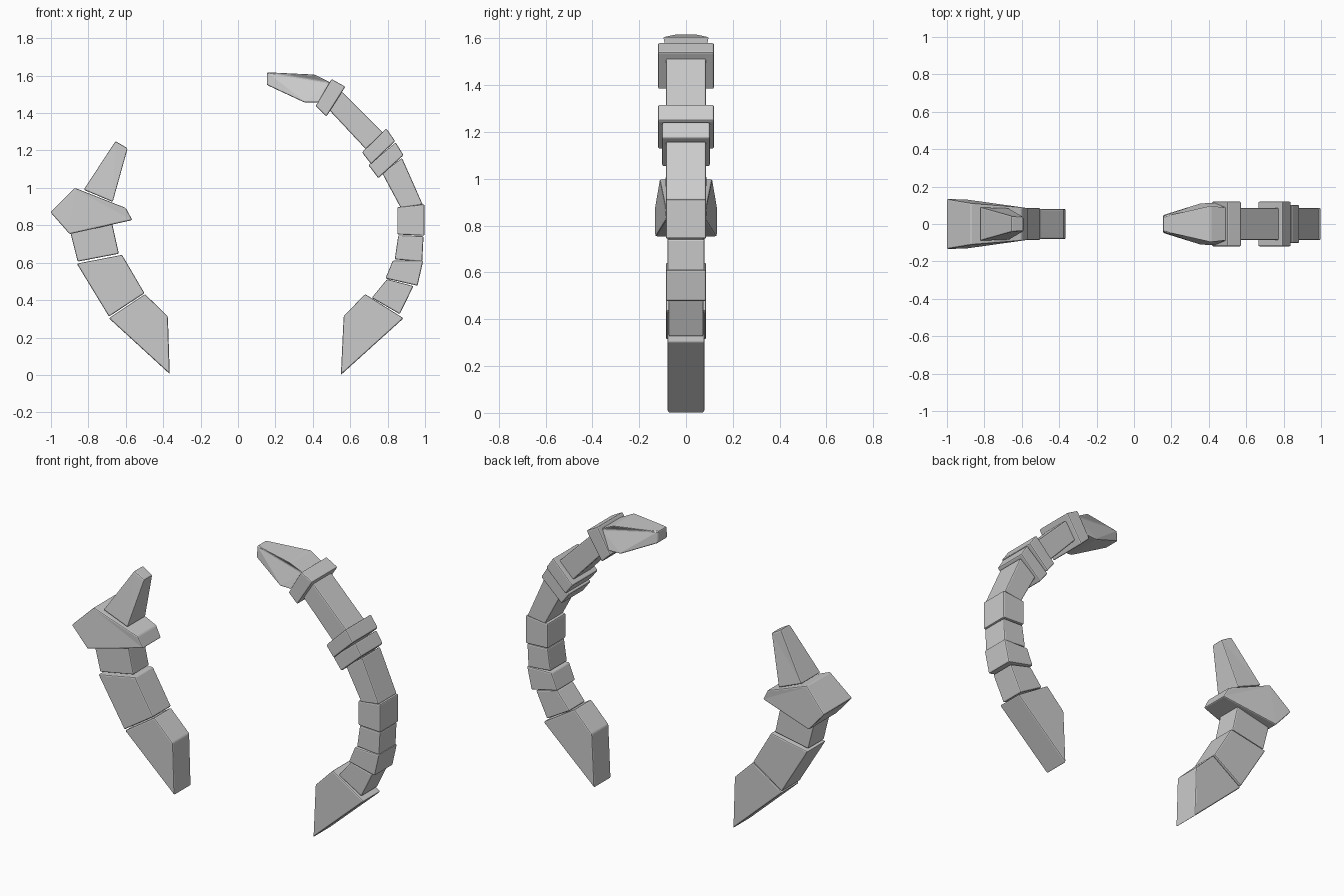
import bpy
import bmesh

if "Cube" in bpy.data.objects:
    bpy.data.objects.remove(bpy.data.objects["Cube"])


def plate(name, outline, half, bevel=0.007):
    """Side-view outline (x, z) extruded across y; half is one half width or one per corner."""
    if not isinstance(half, (list, tuple)):
        half = [half] * len(outline)
    bm = bmesh.new()
    near = [bm.verts.new((x, -h, z)) for (x, z), h in zip(outline, half)]
    far = [bm.verts.new((x, h, z)) for (x, z), h in zip(outline, half)]
    bm.faces.new(near)
    bm.faces.new(far[::-1])
    n = len(outline)
    for i in range(n):
        j = (i + 1) % n
        bm.faces.new((near[j], near[i], far[i], far[j]))
    # split the caps where a taper leaves them non-planar
    if len(set(half)) > 1:
        bmesh.ops.connect_verts_nonplanar(bm, angle_limit=0.02, faces=bm.faces[:])
    bmesh.ops.recalc_face_normals(bm, faces=bm.faces[:])
    mesh = bpy.data.meshes.new(name)
    bm.to_mesh(mesh)
    bm.free()
    obj = bpy.data.objects.new(name, mesh)
    bpy.context.collection.objects.link(obj)
    mod = obj.modifiers.new("soft_edges", 'BEVEL')
    mod.width = bevel
    mod.segments = 2
    mod.limit_method = 'ANGLE'
    mod.angle_limit = 0.4
    return obj


# Short arm: root blade, two links, flared guard and horn
plate("short_root_blade", [(-.365, .005), (-.375, .312), (-.497, .432), (-.69, .303)], .08)
plate("short_large_link", [(-.862, .595), (-.62, .642), (-.5, .437), (-.69, .312)], .086)
plate("short_small_link", [(-.9, .775), (-.675, .82), (-.637, .648), (-.857, .606)], .075)
plate("short_guard", [(-.872, 1.0), (-1.003, .87), (-.9, .753), (-.565, .828), (-.6, .893)],
      [.112, .134, .132, .085, .09])
plate("short_horn", [(-.825, .99), (-.67, .925), (-.59, 1.212), (-.655, 1.25)],
      [.09, .085, .038, .042])

# Long arm: root blade and curved chain of links
plate("long_root_blade", [(.55, 0), (.565, .315), (.68, .432), (.885, .303)], .08)
links = [
    ([(.715, .412), (.865, .325), (.938, .475), (.797, .512)], .075),
    ([(.788, .516), (.96, .477), (.99, .61), (.828, .612)], .086),
    ([(.838, .618), (.985, .605), (.992, .742), (.857, .747)], .08),
    ([(.852, .751), (.997, .744), (.997, .912), (.852, .897)], .086),
    ([(.87, .893), (.988, .91), (.877, 1.16), (.77, 1.08)], .086),
    ([(.475, 1.43), (.555, 1.515), (.79, 1.28), (.69, 1.2)], .086),
]
for i, (outline, half) in enumerate(links):
    plate(f"long_link_{i + 1}", outline, half)

# Raised collars
collars = [
    ([(.697, 1.122), (.75, 1.052), (.885, 1.175), (.843, 1.243)], .102),
    ([(.663, 1.19), (.712, 1.127), (.84, 1.25), (.793, 1.318)], .12),
    ([(.415, 1.437), (.473, 1.382), (.574, 1.541), (.5, 1.582)], .12),
]
for i, (outline, half) in enumerate(collars):
    plate(f"long_collar_{i + 1}", outline, half)

# Tapered tip
plate("long_tip", [(.155, 1.618), (.41, 1.606), (.5, 1.56), (.43, 1.457), (.355, 1.457), (.155, 1.55)],
      [.042, .1, .09, .115, .112, .048])
